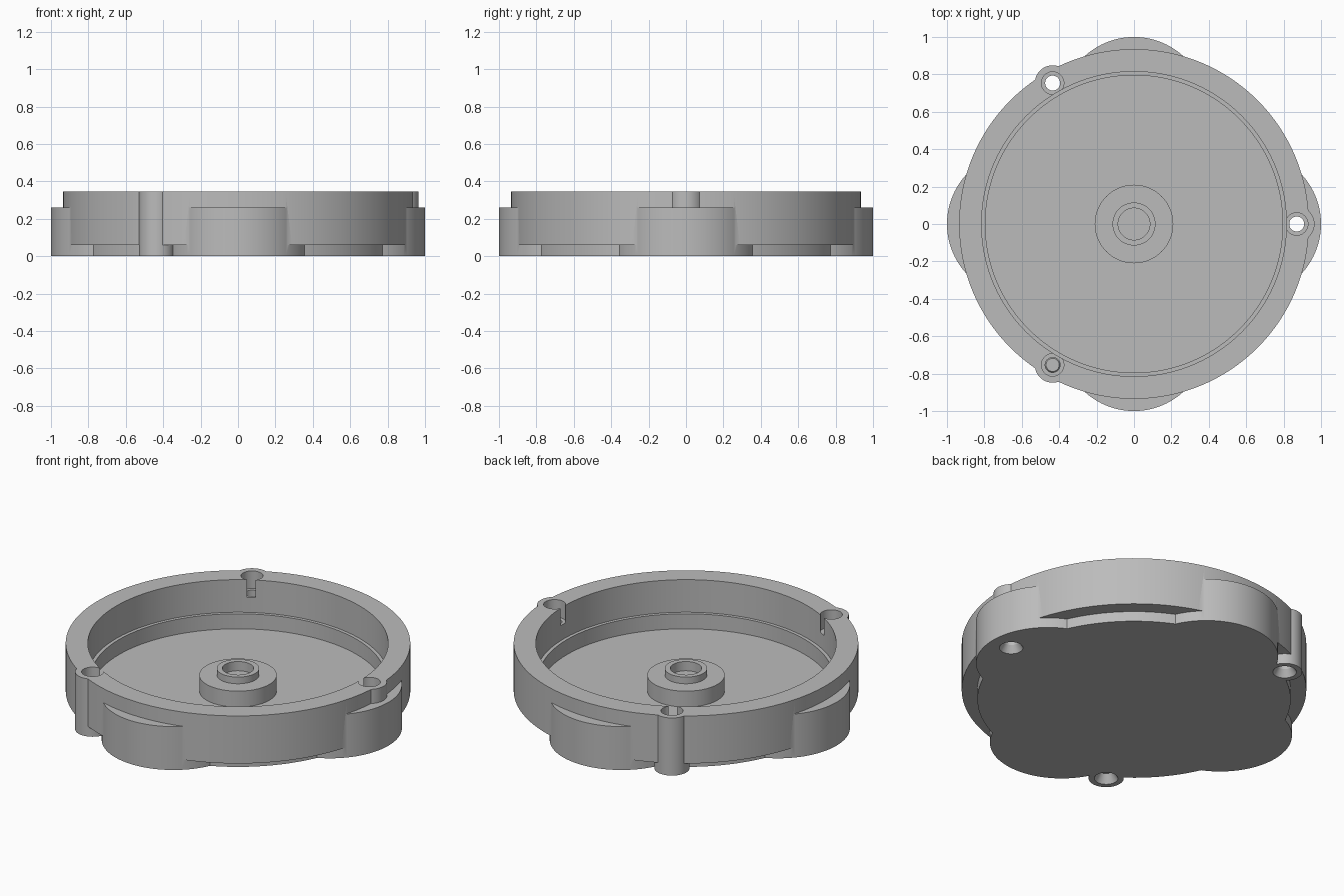
import bpy, math

cube = bpy.data.objects.get("Cube")
if cube:
    bpy.data.objects.remove(cube, do_unlink=True)

grey = bpy.data.materials.new("plain_grey")
grey.use_nodes = True
COLOUR = (0.5, 0.5, 0.5, 1)
grey.diffuse_color = COLOUR
grey.node_tree.nodes["Principled BSDF"].inputs["Base Color"].default_value = COLOUR

TOP = 0.345      # rim height
FLOOR = 0.06     # cavity floor and underside of the ring


def cylinder(name, r, z0, z1, x=0, y=0, r_top=None, sides=64):
    """Upright cylinder or cone between two heights."""
    bpy.ops.mesh.primitive_cone_add(
        vertices=sides, radius1=r, radius2=r if r_top is None else r_top,
        depth=z1 - z0, location=(x, y, (z0 + z1) / 2))
    ob = bpy.context.object
    ob.name = name
    return ob


def combine(target, tool, operation):
    """Apply a boolean and discard the tool."""
    mod = target.modifiers.new("boolean", 'BOOLEAN')
    mod.operation = operation
    mod.solver = 'EXACT'
    mod.object = tool
    bpy.context.view_layer.objects.active = target
    bpy.ops.object.modifier_apply(modifier=mod.name)
    bpy.data.objects.remove(tool, do_unlink=True)


# Overhanging ring on a narrower base
housing = cylinder("housing", 0.935, FLOOR, TOP, sides=160)
combine(housing, cylinder("base", 0.85, 0, 0.1, sides=160), 'UNION')

# Four side lobes
for i in range(4):
    a = i * math.pi / 2
    lobe = cylinder("lobe", 0.39, 0, 0.26, 0.61 * math.cos(a), 0.61 * math.sin(a), sides=96)
    combine(housing, lobe, 'UNION')

# Three screw bosses
screws = [(0.87 * math.cos(a), 0.87 * math.sin(a))
          for a in (0, 2 * math.pi / 3, -2 * math.pi / 3)]
for x, y in screws:
    combine(housing, cylinder("boss", 0.095, 0, TOP, x, y), 'UNION')

# Stepped cavity
combine(housing, cylinder("lower_cavity", 0.795, FLOOR, 0.5, sides=160), 'DIFFERENCE')
combine(housing, cylinder("upper_cavity", 0.815, 0.15, 0.5, sides=160), 'DIFFERENCE')

# Screw holes: wide top pocket, through hole, countersunk underside
for x, y in screws:
    combine(housing, cylinder("hole", 0.04, -0.1, 0.5, x, y, sides=48), 'DIFFERENCE')
    combine(housing, cylinder("pocket", 0.06, 0.24, 0.5, x, y, sides=48), 'DIFFERENCE')
    combine(housing, cylinder("countersink", 0.07, -0.01, 0.05, x, y, 0.035, 48), 'DIFFERENCE')

# Central hub with a raised, drilled collar
hub = cylinder("hub", 0.21, FLOOR - 0.02, 0.155)
combine(hub, cylinder("collar", 0.115, 0.1, 0.195), 'UNION')
combine(hub, cylinder("socket", 0.085, 0.14, 0.3), 'DIFFERENCE')
combine(housing, hub, 'UNION')

housing.data.materials.clear()
housing.data.materials.append(grey)
for poly in housing.data.polygons:
    poly.material_index = 0
bpy.ops.object.select_all(action='DESELECT')
housing.select_set(True)
bpy.context.view_layer.objects.active = housing
bpy.ops.object.shade_smooth_by_angle(angle=math.radians(30))
